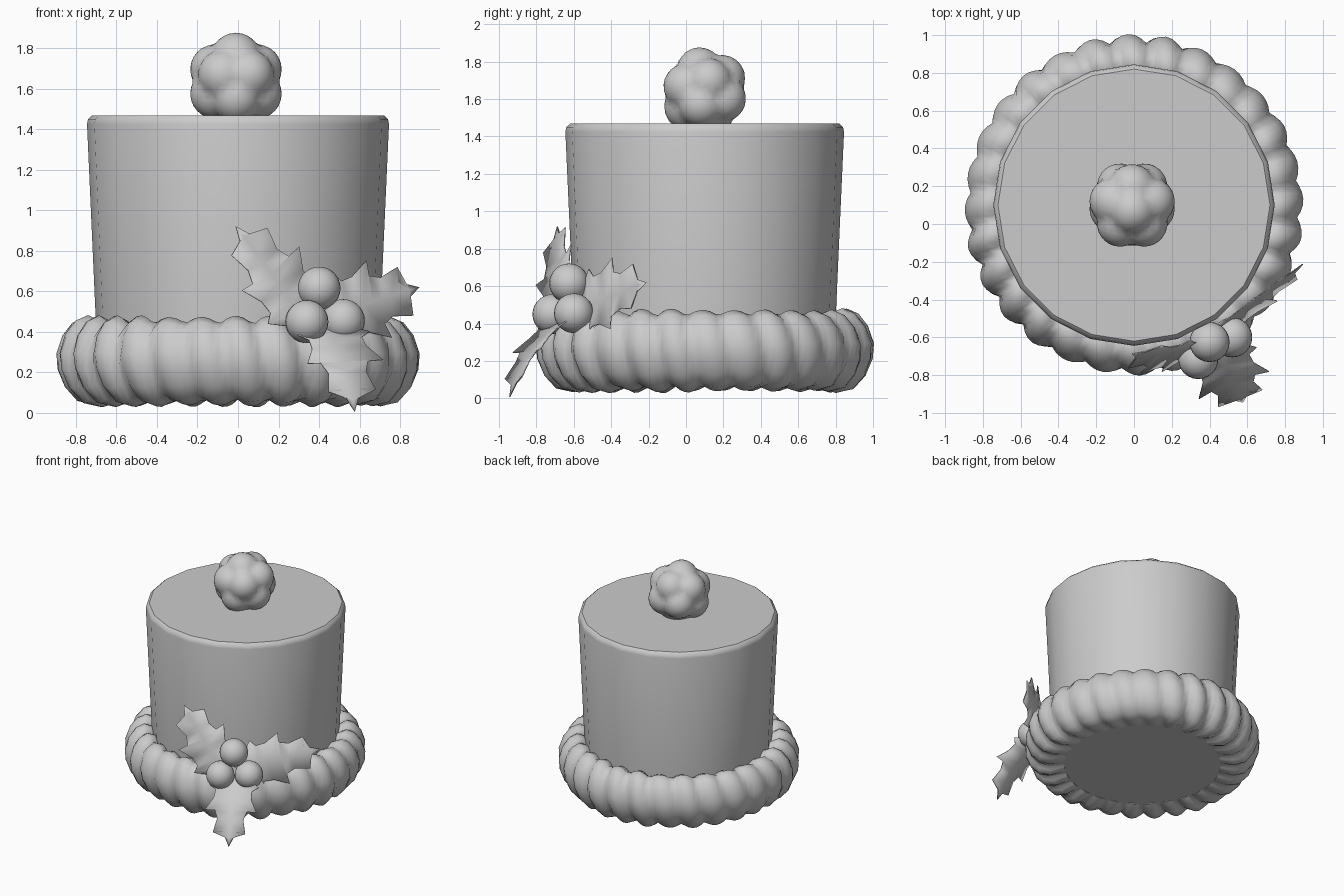
import bpy, bmesh, math, random
from mathutils import Vector, Matrix, Euler

if "Cube" in bpy.data.objects:
    bpy.data.objects.remove(bpy.data.objects["Cube"])

random.seed(4)
CENTRE = Vector((0, 0.1, 0))


def make(name, bm, angle=40):
    bmesh.ops.recalc_face_normals(bm, faces=bm.faces)
    me = bpy.data.meshes.new(name)
    bm.to_mesh(me)
    bm.free()
    ob = bpy.data.objects.new(name, me)
    bpy.context.collection.objects.link(ob)
    bpy.ops.object.select_all(action='DESELECT')
    ob.select_set(True)
    bpy.context.view_layer.objects.active = ob
    bpy.ops.object.shade_smooth_by_angle(angle=math.radians(angle))
    return ob


def bridge(bm, a, b):
    n = len(a)
    for i in range(n):
        bm.faces.new((a[i], a[(i + 1) % n], b[(i + 1) % n], b[i]))


# Hat crown: flared 20-sided drum with a rounded top edge
bm = bmesh.new()
rings = []
for r, z in [(0.68, 0.07), (0.70, 0.42), (0.745, 1.425), (0.74, 1.45), (0.72, 1.468)]:
    rings.append([bm.verts.new(CENTRE + Vector((r * math.cos(k * math.tau / 20),
                  r * math.sin(k * math.tau / 20), z))) for k in range(20)])
for a, b in zip(rings, rings[1:]):
    bridge(bm, a, b)
bm.faces.new(rings[0])
bm.faces.new(rings[-1])
make("hat_crown", bm)

# Fluffy brim: closed ring section with slanted, slightly irregular puffs
PUFFS, SUB = 28, 6
SECTION = [(0.60, 0.07), (0.71, 0.055), (0.79, 0.075), (0.845, 0.14), (0.875, 0.22),
           (0.88, 0.29), (0.855, 0.37), (0.81, 0.43), (0.755, 0.455), (0.70, 0.43),
           (0.65, 0.36), (0.60, 0.2)]
size = [random.uniform(0.6, 1.3) for _ in range(PUFFS)]
bm = bmesh.new()
rings = []
for i in range(PUFFS * SUB):
    a = i * math.tau / (PUFFS * SUB)
    ring = []
    for j, (r, z) in enumerate(SECTION):
        u = (i / SUB + 0.07 * j) % PUFFS
        puff = (abs(math.sin(math.pi * u)) ** 0.8 - 0.5) * 0.045 * size[int(u)]
        d = Vector((r - 0.73, z - 0.26)).normalized()
        if j in (0, 11):
            puff *= 0.3
        r2, z2 = r + d.x * puff, z + d.y * puff
        ring.append(bm.verts.new(CENTRE + Vector((r2 * math.cos(a), r2 * math.sin(a), z2))))
    rings.append(ring)
for k in range(len(rings)):
    bridge(bm, rings[k], rings[(k + 1) % len(rings)])
make("fluffy_brim", bm, 70)

# Pompom: ball with softly raised icosahedron corners
bm = bmesh.new()
bmesh.ops.create_icosphere(bm, subdivisions=1, radius=1)
corners = [v.co.normalized() for v in bm.verts]
bm.free()
bm = bmesh.new()
bmesh.ops.create_icosphere(bm, subdivisions=4, radius=1)
for v in bm.verts:
    near = max(v.co.normalized().dot(c) for c in corners)
    v.co *= 0.201 + 0.043 * max(0, (near - 0.795) / 0.205) ** 1.2
rot = Euler((math.radians(13), 0, 0)).to_matrix() @ Matrix.Rotation(math.radians(18), 3, 'Z')
bmesh.ops.transform(bm, matrix=Matrix.Translation((-0.01, 0.1, 1.635)) @ rot.to_4x4(), verts=bm.verts)
make("pompom", bm, 80)

# Holly berries
for k, p in enumerate([(0.40, -0.625, 0.615), (0.34, -0.715, 0.45), (0.52, -0.60, 0.455)]):
    bm = bmesh.new()
    bmesh.ops.create_uvsphere(bm, u_segments=24, v_segments=14, radius=0.106,
                              matrix=Matrix.Translation(p))
    make(f"holly_berry_{k + 1}", bm, 60)

# Holly leaves: spiky outline folded along the midrib
OUTLINE = [(0, 0.02), (0.06, 0.10), (0.18, 0.19), (0.24, 0.14), (0.36, 0.145), (0.54, 0.2),
           (0.53, 0.125), (0.64, 0.10), (0.83, 0.125), (0.80, 0.055), (1.0, 0)]


def leaf(name, base, tip, side, bulge, fold):
    base, tip = Vector(base), Vector(tip)
    axis = (tip - base).normalized()
    side = Vector(side)
    side = (side - axis * side.dot(axis)).normalized()
    normal = side.cross(axis)
    if normal.dot(base - CENTRE - Vector((0, 0, base.z))) < 0:
        normal.negate()

    def point(t, s):
        arch = bulge * 4 * t * (1 - t)
        return base + (tip - base) * t + side * s + normal * (arch + fold * abs(s))
    bm = bmesh.new()
    n = len(OUTLINE) - 1
    rib = [bm.verts.new(point(k / n, 0)) for k in range(n + 1)]
    for sign in (1, -1):
        edge = [bm.verts.new(point(t, s * sign)) for t, s in OUTLINE[:-1]] + [rib[-1]]
        for k in range(n):
            loop = [rib[k], rib[k + 1], edge[k + 1], edge[k]]
            bm.faces.new(loop if k < n - 1 else [rib[k], rib[k + 1], edge[k]])
    ob = make(name, bm, 20)
    m = ob.modifiers.new("thickness", 'SOLIDIFY')
    m.thickness = 0.006


leaf("holly_leaf_left", (0.33, -0.66, 0.45), (-0.01, -0.69, 0.92), (0.75, 0.45, 0.4), 0.01, 0.15)
leaf("holly_leaf_right", (0.43, -0.57, 0.48), (0.895, -0.215, 0.62), (-0.28, 0.06, 0.95), 0.0, 0.15)
leaf("holly_leaf_bottom", (0.43, -0.62, 0.43), (0.575, -0.94, 0.005), (0.9, 0.4, 0.1), 0.05, 0.15)
